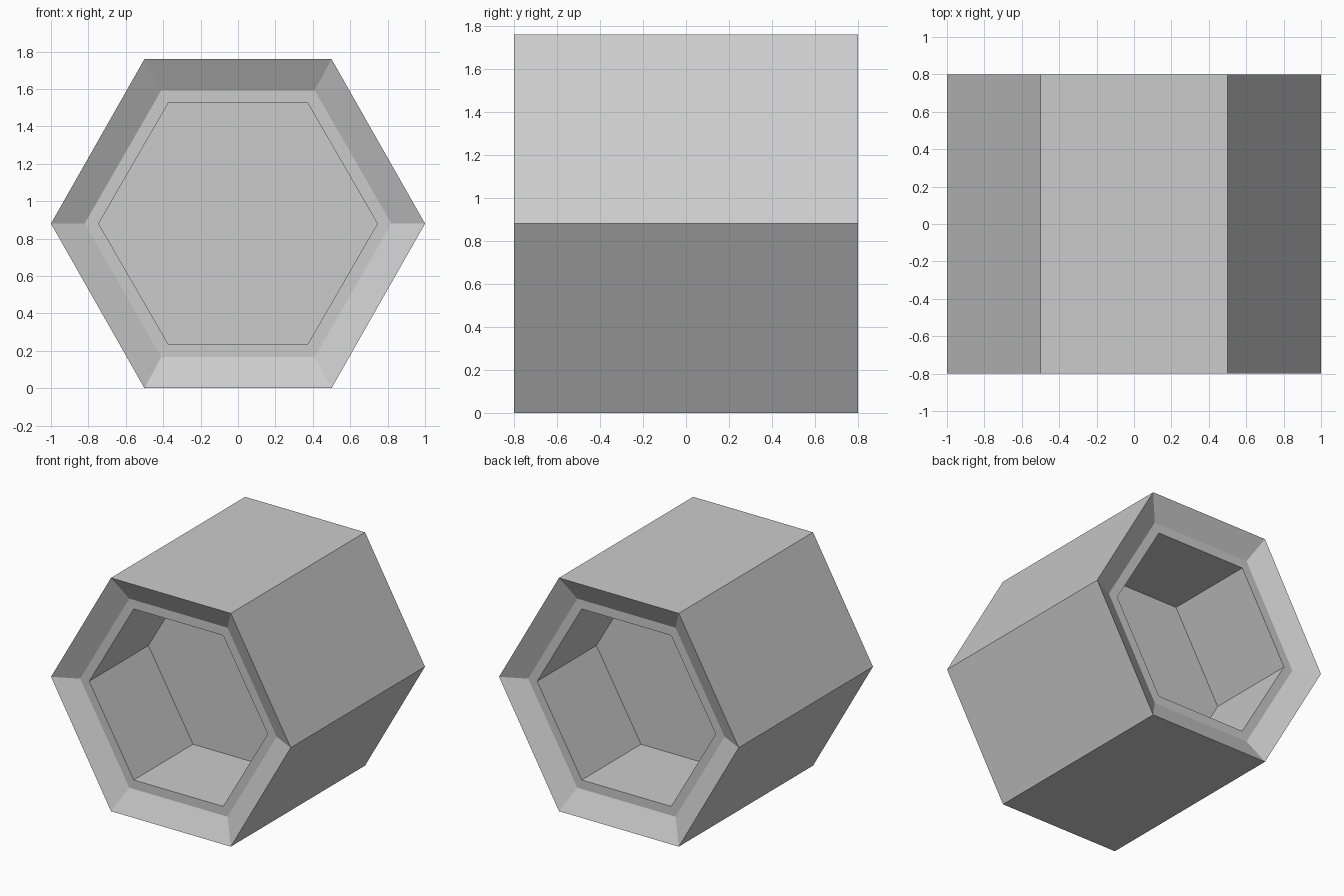
import bpy
import bmesh
from math import cos, sin, pi

cube = bpy.data.objects.get("Cube")
if cube:
    bpy.data.objects.remove(cube)

HALF_HEIGHT = 0.88
SIDES = 6

# One plain grey for the whole part
grey = bpy.data.materials.new("light_grey")
grey.use_nodes = True
grey.diffuse_color = (0.6, 0.6, 0.6, 1)
grey.node_tree.nodes["Principled BSDF"].inputs["Base Color"].default_value = (0.6, 0.6, 0.6, 1)

# Profile from the recess floor out to the rim: (y, corner radius, half height)
half = [
    (-0.004, 0.745, 0.645),          # recess floor
    (-0.71, 0.745, 0.645),           # recess mouth
    (-0.71, 0.82, 0.713),            # flat lip
    (-0.80, 1.0, HALF_HEIGHT),       # outer rim
]
profile = half + [(-y, r, h) for y, r, h in reversed(half)]


def hex_ring(bm, y, radius, half_height):
    stretch = half_height / sin(pi / 3)
    return [bm.verts.new((radius * cos(2 * pi * i / SIDES), y,
                          HALF_HEIGHT + stretch * sin(2 * pi * i / SIDES)))
            for i in range(SIDES)]


# Hexagonal body with a chamfered recess in each end and a thin wall between them
bm = bmesh.new()
rings = [hex_ring(bm, *p) for p in profile]
for a, b in zip(rings, rings[1:]):
    for i in range(SIDES):
        j = (i + 1) % SIDES
        bm.faces.new((a[i], a[j], b[j], b[i]))
bm.faces.new(rings[0])
bm.faces.new(rings[-1])
bmesh.ops.recalc_face_normals(bm, faces=bm.faces)

mesh = bpy.data.meshes.new("hexagonal_body")
bm.to_mesh(mesh)
bm.free()
mesh.materials.append(grey)
body = bpy.data.objects.new("hexagonal_body", mesh)
bpy.context.collection.objects.link(body)
